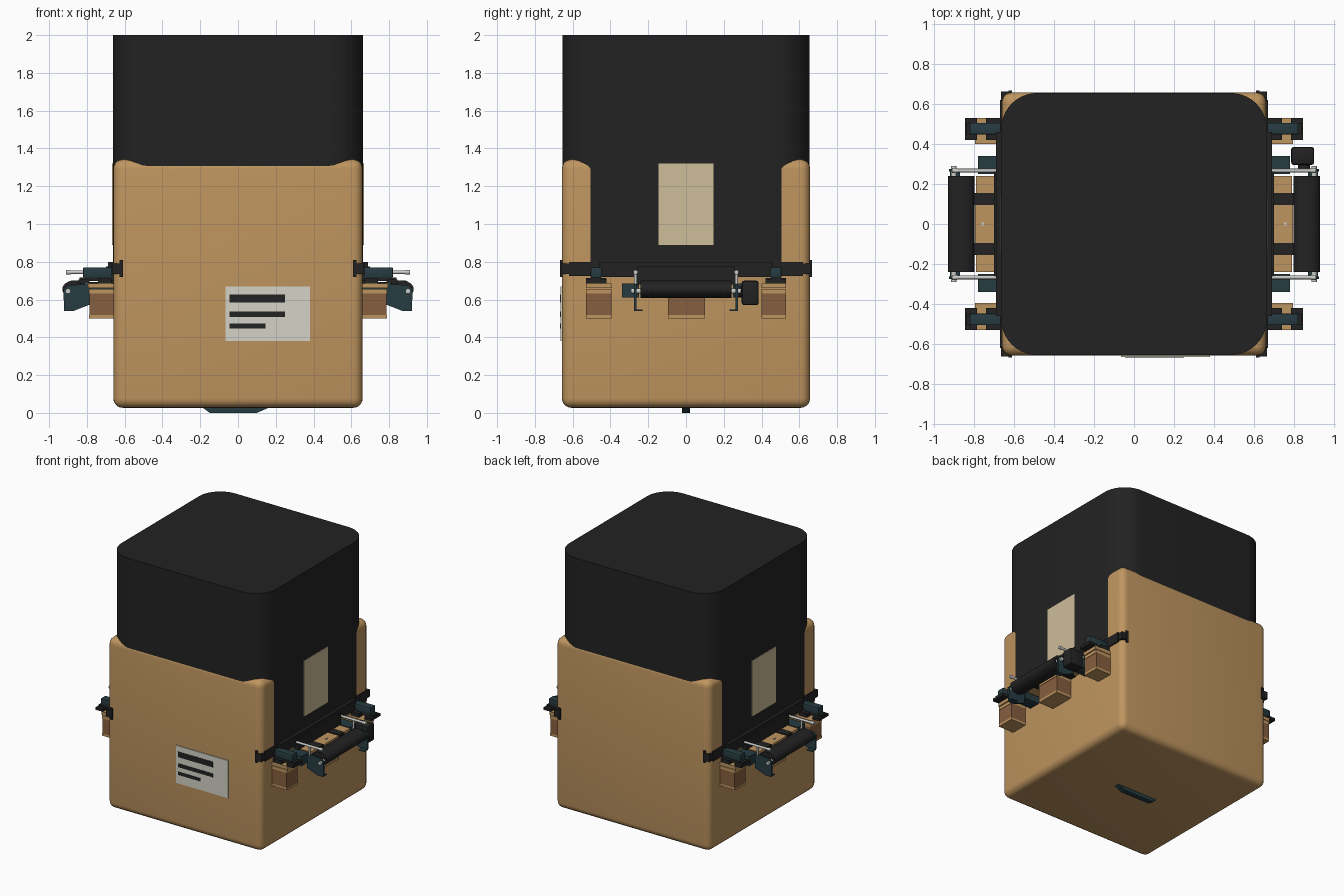
import bpy, bmesh, math
from mathutils import Matrix, Vector

old = bpy.data.objects.get("Cube")
if old:
    bpy.data.objects.remove(old)


def material(name, r, g, b):
    m = bpy.data.materials.new(name)
    m.use_nodes = True
    m.diffuse_color = (r, g, b, 1)
    m.node_tree.nodes["Principled BSDF"].inputs["Base Color"].default_value = (r, g, b, 1)
    return m


TAN = material("tan", .52, .30, .115)
BROWN = material("brown wood", .24, .115, .05)
BLACK = material("black", .016, .016, .016)
TEAL = material("dark teal", .02, .045, .055)
WHITE = material("label white", .66, .65, .57)
BEIGE = material("label beige", .62, .51, .32)
STEEL = material("steel", .6, .6, .58)


def finish(name, bm, mat, smooth=False):
    bmesh.ops.recalc_face_normals(bm, faces=bm.faces)
    mesh = bpy.data.meshes.new(name)
    bm.to_mesh(mesh)
    bm.free()
    mesh.materials.append(mat)
    obj = bpy.data.objects.new(name, mesh)
    bpy.context.collection.objects.link(obj)
    if smooth:
        bpy.ops.object.select_all(action='DESELECT')
        obj.select_set(True)
        bpy.context.view_layer.objects.active = obj
        bpy.ops.object.shade_smooth_by_angle(angle=math.radians(35))
    return obj


def box(name, mat, xs, ys, zs, bevel=0, segments=2, upright=False):
    """Box from its ranges; bevel all edges, or only the upright ones."""
    bm = bmesh.new()
    bmesh.ops.create_cube(bm, size=1)
    for v in bm.verts:
        v.co = [(a + b) / 2 + c * (b - a) for c, (a, b) in zip(v.co, (xs, ys, zs))]
    if bevel:
        edges = [e for e in bm.edges if not upright
                 or abs(e.verts[0].co.z - e.verts[1].co.z) > .01]
        bmesh.ops.bevel(bm, geom=edges, offset=bevel, segments=segments,
                        profile=.5, affect='EDGES')
    return finish(name, bm, mat, bool(bevel))


def rod(name, mat, start, end, radius, sides=16, flat=1):
    a, b = Vector(start), Vector(end)
    bm = bmesh.new()
    bmesh.ops.create_cone(bm, cap_ends=True, segments=sides, radius1=radius,
                          radius2=radius, depth=(b - a).length)
    turn = (b - a).to_track_quat('Z', 'Y').to_matrix().to_4x4()
    bmesh.ops.transform(bm, verts=bm.verts, matrix=Matrix.Translation((a + b) / 2)
                        @ Matrix.Diagonal((1, 1, flat, 1)) @ turn)
    return finish(name, bm, mat, True)


def plate(name, mat, outline, y0, y1):
    """Outline in x and z, given thickness along y."""
    bm = bmesh.new()
    face = bm.faces.new([bm.verts.new((x, y0, z)) for x, z in outline])
    new = bmesh.ops.extrude_face_region(bm, geom=[face])["geom"]
    bmesh.ops.translate(bm, vec=(0, y1 - y0, 0),
                        verts=[g for g in new if isinstance(g, bmesh.types.BMVert)])
    return finish(name, bm, mat)


def span(sign, a, b):
    return tuple(sorted((sign * a, sign * b)))


# Main bodies
box("outer_shell", TAN, (-.66, .66), (-.657, .657), (.027, 1.342), .05, 5)
box("inner_bag", BLACK, (-.663, .663), (-.6545, .6545), (.74, 2), .18, 10, True)
plate("base_handle", TEAL, [(-.19, .03), (-.15, 0), (.1, 0), (.17, .03)], -.02, .02)

# Front label with printed bars
box("front_label", WHITE, (-.065, .38), (-.664, -.65), (.38, .67))
for i, (end, low, high) in enumerate([(.25, .585, .627), (.25, .508, .536), (.145, .448, .472)]):
    box(f"label_bar_{i}", BLACK, (-.045, end), (-.667, -.663), (low, high))

for s, side in ((1, "left"), (-1, "right")):
    def part(name, mat, xs, ys, zs, bevel=0):
        return box(f"{side}_{name}", mat, span(s, *xs), ys, zs, bevel)

    # Side label and retaining strap wrapped round the corners
    part("label", BEIGE, (.66, .667), (-.145, .145), (.89, 1.32))
    part("strap", BLACK, (.65, .669), (-.62, .62), (.725, .80))
    part("strap_pad", BLACK, (.655, .688), (-.46, .46), (.72, .80))
    part("rail", BLACK, (.655, .70), (-.26, .26), (.68, .775))

    # Wooden shelf, straps over it and screw
    part("shelf", TAN, (.65, .79), (-.24, .24), (.655, .685))
    part("shelf_screw", STEEL, (.748, .762), (-.007, .007), (.68, .69))
    for i, (y0, y1) in enumerate([(-.53, -.395), (-.095, .1), (.4, .53)]):
        part(f"block_{i}", BROWN, (.65, .787), (y0, y1), (.518, .632))
        part(f"block_base_{i}", TAN, (.65, .79), (y0, y1), (.5, .518))
        part(f"block_cap_{i}", TAN, (.65, .79), (y0, y1), (.632, .656))
        part(f"block_top_{i}", TAN, (.65, .795), (y0, y1), (.66, .685))

    # Roller
    rod(f"{side}_roller", BLACK, (s * .863, -.24, .655), (s * .863, .24, .655), .067, 24, .7)
    rod(f"{side}_axle", STEEL, (s * .9, -.29, .645), (s * .9, .29, .645), .014)

    for t, end in ((1, "back"), (-1, "front")):
        label = f"{end}_"
        # Shelf strap
        part(label + "shelf_strap", BLACK, (.66, .80), span(t, .095, .155), (.65, .692))
        # Strap end wrapped on the corner
        box(f"{side}_{end}_strap_end", BLACK, span(s, .622, .664), span(t, .6, .662), (.735, .79))
        box(f"{side}_{end}_strap_hook", BLACK, span(s, .61, .627), span(t, .6, .666), (.72, .81))
        # Clamp at the end of the shelf
        part(label + "clamp", TEAL, (.65, .82), span(t, .447, .505), (.715, .77), .005)
        part(label + "clamp_post", BLACK, (.67, .74), span(t, .42, .53), (.685, .715))
        part(label + "clamp_bar", BLACK, (.66, .84), span(t, .45, .505), (.698, .716))
        part(label + "clamp_foot", BLACK, (.785, .845), span(t, .42, .53), (.685, .705))
        # Roller arm with foot and bracket
        arm = [(.78, .685), (.90, .675), (.925, .655), (.92, .54), (.87, .54), (.78, .575)]
        plate(f"{side}_{end}_roller_arm", TEAL, [(s * x, z) for x, z in arm], t * .262, t * .275)
        part(label + "arm_foot", TEAL, (.87, .92), span(t, .23, .275), (.54, .547))
        part(label + "arm_bracket", TEAL, (.65, .78), span(t, .25, .34), (.61, .685))
        # Guide rod with bent end
        y = t * .267
        rod(f"{side}_{end}_guide_rod", STEEL, (s * .65, y, .745), (s * .90, y, .745), .009)
        rod(f"{side}_{end}_rod_drop", STEEL, (s * .80, y, .745), (s * .80, y, .67), .008)
        rod(f"{side}_{end}_rod_knob", STEEL, (s * .885, y, .745), (s * .91, y, .745), .012)

# Drive housing beside one roller
box("drive_housing", BLACK, (.785, .90), (.295, .385), (.57, .70), .012)
rod("drive_shaft", BLACK, (.85, .27, .64), (.85, .30, .64), .03)
